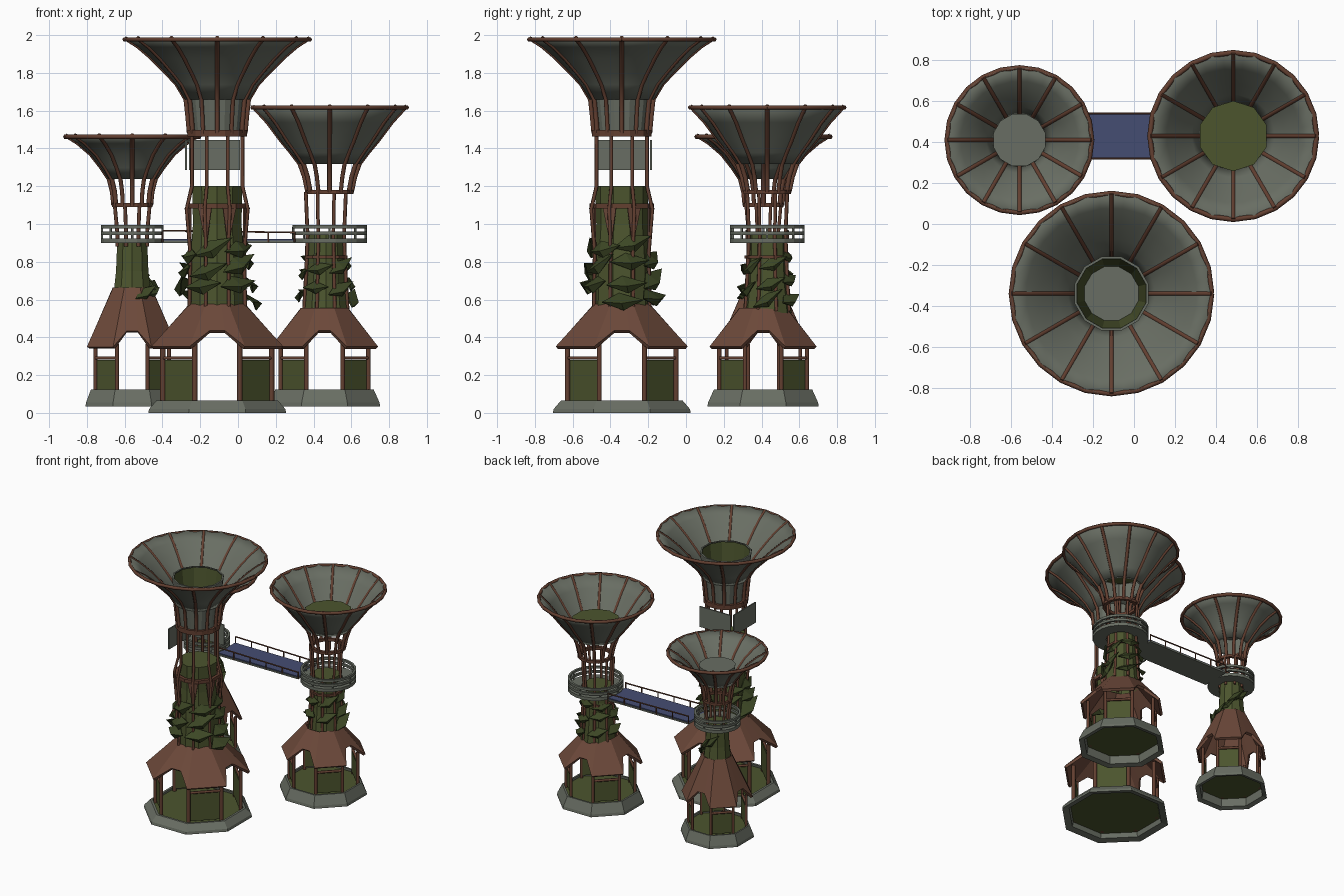
import bpy, bmesh, math, random
from mathutils import Vector

if "Cube" in bpy.data.objects:
    bpy.data.objects.remove(bpy.data.objects["Cube"])
random.seed(4)

def mat(name, c):
    m = bpy.data.materials.new(name)
    m.diffuse_color = (*c, 1)
    m.use_nodes = True
    m.node_tree.nodes["Principled BSDF"].inputs["Base Color"].default_value = m.diffuse_color
    return m

GREEN = mat("moss_green", (0.072, 0.09, 0.027))
LEAF = mat("leaf_green", (0.045, 0.062, 0.018))
BROWN = mat("roof_brown", (0.15, 0.066, 0.042))
WOOD = mat("dark_wood", (0.125, 0.05, 0.03))
GREY = mat("stone_grey", (0.14, 0.155, 0.125))
BLUE = mat("deck_blue", (0.06, 0.075, 0.17))

def add_mesh(name, verts, faces, m, smooth=False, thick=0):
    me = bpy.data.meshes.new(name)
    me.from_pydata([tuple(v) for v in verts], [], faces)
    bm = bmesh.new()
    bm.from_mesh(me)
    bmesh.ops.recalc_face_normals(bm, faces=bm.faces)
    bm.to_mesh(me)
    bm.free()
    me.materials.append(m)
    ob = bpy.data.objects.new(name, me)
    bpy.context.collection.objects.link(ob)
    if smooth:
        me.polygons.foreach_set("use_smooth", [True] * len(me.polygons))
    if thick:
        mod = ob.modifiers.new("thickness", 'SOLIDIFY')
        mod.thickness = thick
        mod.offset = 0
    return ob

def pol(c, r, a, z):
    return Vector((c[0] + r * math.cos(a), c[1] + r * math.sin(a), z))

def lathe(name, c, prof, n, m, smooth=False, cap=False, thick=0, close=False):
    """Revolve (radius, height) points with n sides."""
    off = math.pi / n
    vs = [pol(c, r, off + 2 * math.pi * i / n, z) for r, z in prof for i in range(n)]
    rows = len(prof)
    fs = []
    for k in range(rows if close else rows - 1):
        a, b = k * n, (k + 1) % rows * n
        fs += [(a + i, a + (i + 1) % n, b + (i + 1) % n, b + i) for i in range(n)]
    if cap:
        fs.append(tuple(range((rows - 1) * n, rows * n)))
    return add_mesh(name, vs, fs, m, smooth, thick)

def ring(name, c, r, z, w, h, n, m):
    """Flat band with a rectangular section."""
    return lathe(name, c, [(r - w, z - h), (r + w, z - h), (r + w, z + h), (r - w, z + h)], n, m, close=True)

def tubes(name, paths, rad, m):
    """Round bars along several paths, in one object."""
    cu = bpy.data.curves.new(name, 'CURVE')
    cu.dimensions = '3D'
    cu.bevel_depth = rad
    cu.bevel_resolution = 1
    cu.use_fill_caps = True
    for p in paths:
        sp = cu.splines.new('POLY')
        sp.points.add(len(p) - 1)
        for q, v in zip(sp.points, p):
            q.co = (*v, 1)
    cu.materials.append(m)
    ob = bpy.data.objects.new(name, cu)
    bpy.context.collection.objects.link(ob)

def box(name, lo, hi, m):
    vs = [(x, y, z) for x in (lo[0], hi[0]) for y in (lo[1], hi[1]) for z in (lo[2], hi[2])]
    fs = [(0, 1, 3, 2), (4, 6, 7, 5), (0, 4, 5, 1), (2, 3, 7, 6), (0, 2, 6, 4), (1, 5, 7, 3)]
    return add_mesh(name, vs, fs, m)

def pavilion(tag, c, s, z0, zfloor, rtop, ztop):
    """Octagonal base, posts, diagonal walls and roof with arched openings."""
    lathe(tag + "_base", c, [(0.37 * s, z0 + .01), (0.425 * s, z0), (0.42 * s, z0 + .02),
          (0.375 * s, zfloor), (0.355 * s, zfloor)], 8, GREY, close=True)
    lathe(tag + "_floor", c, [(0.372 * s, zfloor - .02)], 8, GREEN, cap=True)
    corner = [math.pi / 8 + i * math.pi / 4 for i in range(8)]
    tubes(tag + "_posts", [[pol(c, .335 * s, a, zfloor - .02), pol(c, .335 * s, a, .365)] for a in corner],
          .014 * s + .002, WOOD)
    walls, bars, fs = [], [], []
    for i in range(0, 8, 2):
        a, b = corner[i], corner[i + 1]
        k = len(walls)
        walls += [pol(c, .325 * s, a, zfloor), pol(c, .325 * s, b, zfloor),
                  pol(c, .325 * s, b, .28), pol(c, .325 * s, a, .28)]
        fs.append((k, k + 1, k + 2, k + 3))
        bars.append([pol(c, .335 * s, a, .29), pol(c, .335 * s, b, .29)])
    add_mesh(tag + "_walls", walls, fs, GREEN, thick=.008)
    tubes(tag + "_wall_bars", bars, .01, WOOD)
    # roof: arch tops are pulled up and inward along the slope
    vs, fs = [], []
    for i in range(8):
        a = corner[i]
        side = 1 if i % 2 else -1          # arch lies on this side of the corner
        rise = (.43 - .34) / (ztop - .34)
        ra = .37 * s + (rtop - .37 * s) * rise
        arch = a + side * math.radians(14)
        vs += [pol(c, rtop, a, ztop), pol(c, .4 * s, a, .345), pol(c, ra, arch, .43),
               pol(c, rtop * .95, arch, ztop)]
    for i in range(8):
        k, j = 4 * i, 4 * ((i + 1) % 8)
        fs.append((k, k + 1, k + 2, k + 3))
        fs.append((k + 3, k + 2, j + 2, j + 3) if i % 2 else (k, k + 1, j + 1, j))
    add_mesh(tag + "_roof", vs, fs, BROWN, thick=.02)

def funnel(tag, c, skin, ribs, n=12):
    """Flared grey collector with wooden ribs and rim."""
    lathe(tag + "_funnel", c, skin, 24, GREY, smooth=True, thick=.008)
    tubes(tag + "_ribs", [[pol(c, r, 2 * math.pi * i / n, z) for r, z in ribs + skin] for i in range(n)],
          .0125, WOOD)
    r, z = skin[-1]
    tubes(tag + "_rim", [[pol(c, r, 2 * math.pi * i / 24, z - .008) for i in range(25)]], .0125, WOOD)

def vines(tag, c, rad, zlo, zhi, count, size, arc=(0, 6.283)):
    """Folded leaves draped in a spiral round the trunk."""
    vs, fs = [], []
    for i in range(count):
        t = i / max(1, count - 1)
        a = arc[0] + (arc[1] - arc[0]) * ((i * .17) % 1)
        z = zlo + (zhi - zlo) * t + random.uniform(-.02, .02)
        r = rad + size * .35 * (1.2 - t)
        w = size / r * .75
        up = random.uniform(.0, .07)
        k = len(vs)
        vs += [pol(c, r * 1.04, a - w, z - up * .6), pol(c, rad * .95, a - w * .2, z + size * .3),
               pol(c, r * 1.12, a, z - .01), pol(c, r * .98, a + w * .1, z - size * .32),
               pol(c, r * 1.12, a + w, z + up)]
        fs += [(k, k + 2, k + 1), (k, k + 3, k + 2), (k + 1, k + 2, k + 4), (k + 2, k + 3, k + 4)]
    add_mesh(tag + "_vines", vs, fs, LEAF, thick=.008)

def platform(tag, c, r):
    """Round balcony with two guard rings."""
    ring(tag + "_platform", c, r * .76, .912, r * .24, .012, 20, GREY)
    for z in (.95, .985):
        ring(tag + "_guard", c, r - .008, z, .008, .009, 20, GREY)
    tubes(tag + "_guard_posts", [[pol(c, r - .008, i * math.pi / 4, .91), pol(c, r - .008, i * math.pi / 4, .985)]
          for i in range(8)], .006, GREY)

def uprights(tag, c, path, n, rad=.01):
    tubes(tag + "_uprights", [[pol(c, r, 2 * math.pi * (i + .5) / n, z) for r, z in path] for i in range(n)], rad, WOOD)

# main tower
A = (-.11, -.34)
pavilion("main", A, .93, 0, .065, .15, .57)
lathe("main_trunk", A, [(.155, .54), (.15, .8), (.135, 1.0), (.14, 1.2)], 10, GREEN, cap=True)
uprights("main", A, [(.16, .56), (.155, .85), (.175, 1.08), (.145, 1.2), (.145, 1.48)], 8)
ring("main_lower_collar", A, .158, 1.095, .012, .013, 10, WOOD)
ring("main_upper_collar", A, .152, 1.48, .012, .018, 12, WOOD)
# brown gussets under the lower collar
gv, gf = [], []
for i in range(8):
    a = 2 * math.pi * (i + .5) / 8
    gv += [pol(A, .172, a - .22, 1.085), pol(A, .172, a + .22, 1.085), pol(A, .15, a, .88)]
    gf.append((3 * i, 3 * i + 1, 3 * i + 2))
add_mesh("main_gussets", gv, gf, BROWN, thick=.008)
box("side_sign_plate", (A[0] - .17, A[1] - .13, 1.285), (A[0] - .16, A[1] + .14, 1.445), GREY)
box("back_sign_plate", (A[0] - .15, A[1] + .15, 1.285), (A[0] + .12, A[1] + .16, 1.445), GREY)
funnel("main", A, [(.168, 1.66), (.215, 1.74), (.27, 1.80), (.35, 1.88), (.42, 1.94), (.49, 1.985)],
       [(.15, 1.48), (.158, 1.57)])
# open drum standing inside the main funnel
lathe("main_drum_inside", A, [(.135, 1.49), (.175, 1.845)], 12, GREEN)
lathe("main_drum_outside", A, [(.142, 1.48), (.187, 1.84), (.187, 1.85), (.174, 1.85)], 12, GREY)
lathe("main_drum_floor", A, [(.14, 1.5)], 12, GREY, cap=True)
vines("main", A, .15, .6, .88, 19, .14)

# right tower
B = (.485, .43)
BT = (.465, .43)
pavilion("right", (.458, .408), .75, .035, .125, .125, .55)
lathe("right_trunk", BT, [(.13, .53), (.11, .7), (.1, .95)], 10, GREEN, cap=True)
uprights("right", BT, [(.125, .54), (.11, .8), (.105, .95), (.115, 1.17)], 8)
ring("right_lower_collar", BT, .112, .825, .008, .008, 10, WOOD)
ring("right_collar", B, .118, 1.17, .012, .011, 12, WOOD)
funnel("right", B, [(.16, 1.32), (.205, 1.38), (.255, 1.44), (.33, 1.54), (.408, 1.625)],
       [(.118, 1.17), (.135, 1.25)])
lathe("right_drum", B, [(.15, 1.32), (.172, 1.45)], 10, GREY)
lathe("right_drum_lid", B, [(.172, 1.452)], 10, GREEN, cap=True)
vines("right", BT, .11, .58, .83, 15, .1)
platform("right", B, .2)

# left tower
C = (-.56, .41)
pavilion("left", C, .63, .035, .125, .1, .66)
lathe("left_trunk", C, [(.105, .62), (.09, .75), (.083, .92)], 10, GREEN, cap=True)
uprights("left", C, [(.085, .88), (.085, .95), (.1, 1.1)], 8)
ring("left_collar", C, .1, 1.1, .011, .01, 12, WOOD)
funnel("left", C, [(.125, 1.24), (.165, 1.3), (.22, 1.37), (.29, 1.43), (.354, 1.47)],
       [(.1, 1.1), (.107, 1.17)])
lathe("left_drum", C, [(.115, 1.24), (.132, 1.365)], 12, GREY, cap=True)
vines("left", C, .1, .62, .78, 6, .08, (-1, 2.2))
platform("left", C, .168)

# bridge between the two back towers
x0, x1, y0, y1 = -.4, .3, .32, .54
box("bridge_underside", (x0, y0, .9), (x1, y1, .912), GREY)
box("bridge_deck", (x0, y0 + .005, .912), (x1, y1 - .005, .92), BLUE)
rails = []
for y in (y0, y1):
    rails.append([(x0, y, .965), (x1, y, .955)])
    rails += [[(x0 + i * .14, y, .905), (x0 + i * .14, y, .96)] for i in range(6)]
tubes("bridge_rails", rails, .005, WOOD)
